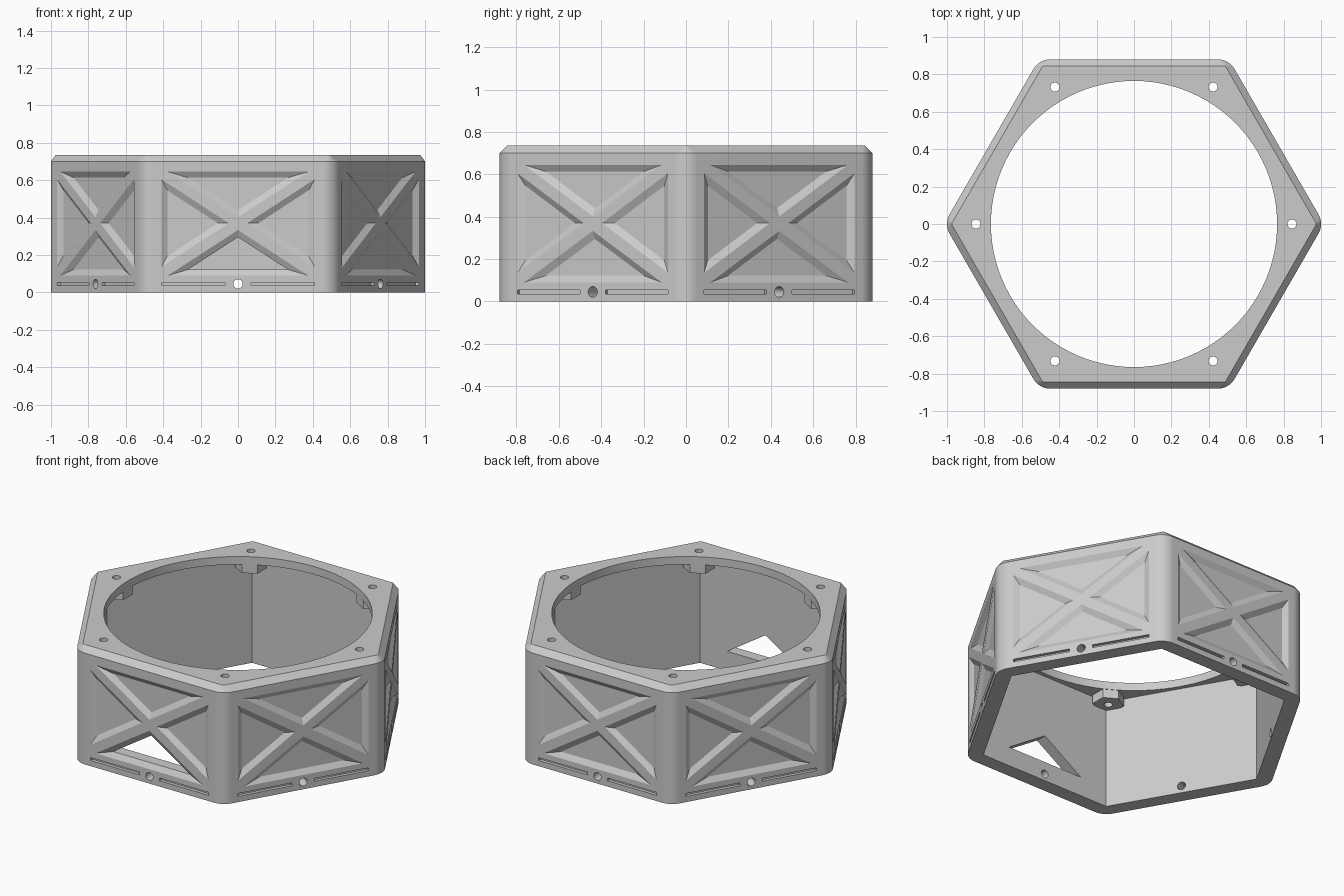
import bpy, bmesh
from math import cos, sin, pi, radians, hypot
from mathutils import Matrix, Vector

cube = bpy.data.objects.get("Cube")
if cube:
    bpy.data.objects.remove(cube, do_unlink=True)

APOTHEM, INNER, HEIGHT = 0.88, 0.79, 0.735
CHAMFER, PLATE, BORE = 0.035, 0.05, 0.765
SCREW_RADIUS, DEPTH, INSET = 0.845, 0.02, 0.032

grey = bpy.data.materials.new("plain grey")
grey.use_nodes = True
colour = (0.6, 0.6, 0.6, 1)
grey.diffuse_color = colour
grey.node_tree.nodes["Principled BSDF"].inputs["Base Color"].default_value = colour


def loft(bm, rings, matrix=Matrix()):
    """Closed solid through rings of equal point count."""
    loops = [[bm.verts.new(matrix @ Vector(p)) for p in ring] for ring in rings]
    n = len(loops[0])
    for a, b in zip(loops, loops[1:]):
        for i in range(n):
            j = (i + 1) % n
            bm.faces.new((a[i], a[j], b[j], b[i]))
    bm.faces.new(loops[0][::-1])
    bm.faces.new(loops[-1])


def polygon(radius, sides, z, turn=0.0, centre=(0, 0)):
    return [(centre[0] + radius * cos(turn + 2 * pi * i / sides),
             centre[1] + radius * sin(turn + 2 * pi * i / sides), z) for i in range(sides)]


def rounded_hexagon(apothem, fillet, z, steps=8):
    """Hexagon with a corner on +x and filleted corners."""
    points = []
    for k in range(6):
        reach = (apothem - fillet) / cos(pi / 6)
        cx, cy = reach * cos(k * pi / 3), reach * sin(k * pi / 3)
        for s in range(steps + 1):
            a = k * pi / 3 - pi / 6 + s * pi / 3 / steps
            points.append((cx + fillet * cos(a), cy + fillet * sin(a), z))
    return points


def finish(bm, name):
    bmesh.ops.recalc_face_normals(bm, faces=bm.faces)
    mesh = bpy.data.meshes.new(name)
    bm.to_mesh(mesh)
    bm.free()
    obj = bpy.data.objects.new(name, mesh)
    bpy.context.collection.objects.link(obj)
    return obj


def combine(body, tool, operation):
    """Apply a boolean and discard the tool."""
    tool.hide_render = True
    mod = body.modifiers.new("cut", "BOOLEAN")
    mod.operation, mod.solver, mod.object = operation, "EXACT", tool
    bpy.context.view_layer.update()
    graph = bpy.context.evaluated_depsgraph_get()
    mesh = bpy.data.meshes.new_from_object(body.evaluated_get(graph))
    body.modifiers.clear()
    body.data = mesh
    bpy.data.objects.remove(tool, do_unlink=True)


def shrink(tri, amount):
    """Offset a triangle inward by amount, about its incentre."""
    sides = [hypot(tri[i - 2][0] - tri[i - 1][0], tri[i - 2][1] - tri[i - 1][1]) for i in range(3)]
    total = sum(sides)
    cx = sum(s * p[0] for s, p in zip(sides, tri)) / total
    cz = sum(s * p[1] for s, p in zip(sides, tri)) / total
    (ax, az), (bx, bz), (dx, dz) = tri
    inradius = abs((bx - ax) * (dz - az) - (dx - ax) * (bz - az)) / total
    f = 1 - amount / inradius
    return [(cx + f * (x - cx), cz + f * (z - cz)) for x, z in tri]


def on_wall(points, depth):
    """Place (u, z) points on the front wall at a depth below its surface."""
    return [(u, depth - APOTHEM, z) for u, z in points]


# Outer shell with rounded corners and a chamfered top edge
bm = bmesh.new()
loft(bm, [rounded_hexagon(APOTHEM, 0.103, 0),
          rounded_hexagon(APOTHEM, 0.103, HEIGHT - CHAMFER),
          rounded_hexagon(APOTHEM - CHAMFER, 0.01, HEIGHT)])
ring = finish(bm, "hexagonal_frame")

# Hollow interior and round opening in the top plate
bm = bmesh.new()
loft(bm, [polygon(INNER / cos(pi / 6), 6, z) for z in (-0.1, HEIGHT - PLATE)])
combine(ring, finish(bm, "interior_cutter"), "DIFFERENCE")
bm = bmesh.new()
loft(bm, [polygon(BORE, 96, z) for z in (0.5, 1.0)])
combine(ring, finish(bm, "opening_cutter"), "DIFFERENCE")

# Hexagonal screw bosses under the plate corners
bm = bmesh.new()
for k in range(6):
    loft(bm, [polygon(0.09, 6, z, pi / 6, (SCREW_RADIUS, 0)) for z in (0.63, 0.7)],
         Matrix.Rotation(k * pi / 3, 4, "Z"))
combine(ring, finish(bm, "screw_bosses"), "UNION")

# Sunken triangles, slots and drilled holes, repeated on all six walls
side_tri = [(-0.41, 0.135), (-0.41, 0.605), (-0.05, 0.37)]
top_tri = [(-0.375, 0.645), (0.375, 0.645), (0, 0.402)]
low_tri = [(u, 0.735 - z) for u, z in top_tri]
triangles = [side_tri, [(-u, z) for u, z in side_tri], top_tri, low_tri]
bm = bmesh.new()
for k in range(6):
    turn = Matrix.Rotation(k * pi / 3, 4, "Z")
    for tri in triangles:
        loft(bm, [on_wall(shrink(tri, INSET * d / DEPTH), d) for d in (-DEPTH / 2, DEPTH)], turn)
    for side in (-1, 1):
        slot = [(side * 0.07, 0.036), (side * 0.41, 0.036), (side * 0.41, 0.054), (side * 0.07, 0.054)]
        loft(bm, [on_wall(slot, d) for d in (-0.02, 0.02)], turn)
    hole = [(x, z + 0.045) for x, z, _ in polygon(0.025, 24, 0)]
    loft(bm, [on_wall(hole, d) for d in (-0.05, 0.2)], turn)
    loft(bm, [polygon(0.024, 24, z, 0, (SCREW_RADIUS, 0)) for z in (0.55, 0.9)], turn)
combine(ring, finish(bm, "detail_cutter"), "DIFFERENCE")

# Cable window through the lower front triangle
bm = bmesh.new()
loft(bm, [on_wall(shrink(low_tri, INSET), d) for d in (DEPTH / 2, 0.2)])
combine(ring, finish(bm, "window_cutter"), "DIFFERENCE")

# Colour and shading
ring.data.materials.clear()
ring.data.materials.append(grey)
for face in ring.data.polygons:
    face.material_index = 0
bpy.ops.object.select_all(action="DESELECT")
ring.select_set(True)
bpy.context.view_layer.objects.active = ring
bpy.ops.object.shade_smooth_by_angle(angle=radians(22))
weighted = ring.modifiers.new("even shading", "WEIGHTED_NORMAL")
weighted.keep_sharp = True
